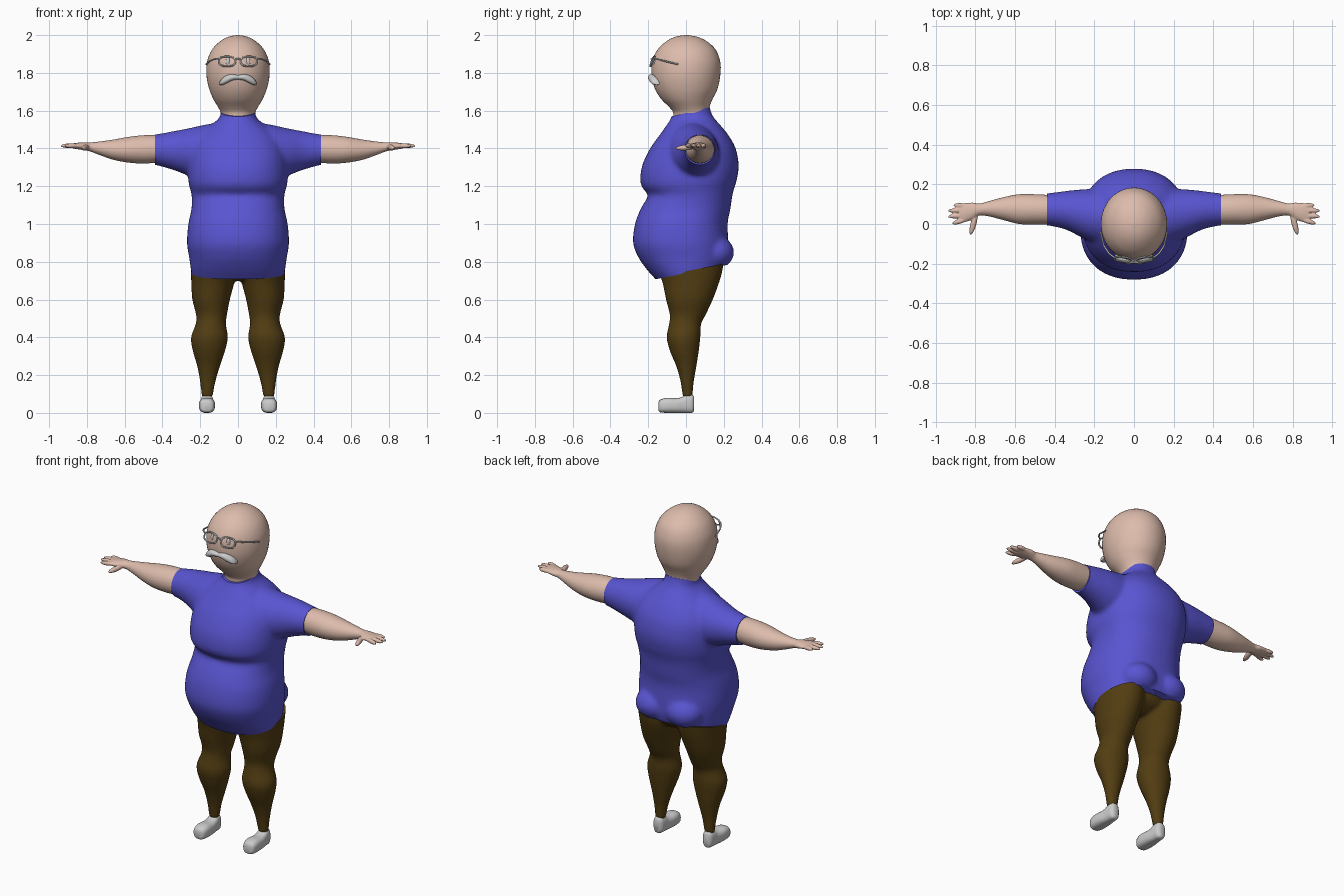
import bpy, bmesh, math
from mathutils import Vector, Matrix

if "Cube" in bpy.data.objects:
    bpy.data.objects.remove(bpy.data.objects["Cube"])


def material(name, rgb):
    m = bpy.data.materials.new(name)
    m.diffuse_color = (*rgb, 1)
    m.use_nodes = True
    m.node_tree.nodes["Principled BSDF"].inputs["Base Color"].default_value = m.diffuse_color
    return m


SKIN = material("skin", (0.72, 0.50, 0.41))
BLUE = material("blue_cloth", (0.10, 0.09, 0.64))
BROWN = material("brown_cloth", (0.085, 0.047, 0.006))


def loft(bm, axis, sections, n=40, p=2.0, steps=4):
    """Smooth loft; a section is (position, a0, a1, b0, b1) across the other two axes."""
    s = [Vector(q) for q in sections]
    s = [s[0]] + s + [s[-1]]
    rows = []
    for i in range(1, len(s) - 2):
        a, b, c, d = s[i - 1:i + 3]
        for k in range(steps):
            t = k / steps
            rows.append(0.5 * (2 * b + (c - a) * t + (2 * a - 5 * b + 4 * c - d) * t * t
                               + (3 * b - a - 3 * c + d) * t ** 3))
    rows.append(s[-1])
    rings = []
    for r in rows:
        ring = []
        for k in range(n):
            ang = 2 * math.pi * k / n
            ca, sa = math.cos(ang), math.sin(ang)
            u = math.copysign(abs(ca) ** (2 / p), ca)
            v = math.copysign(abs(sa) ** (2 / p), sa)
            co = [(r[1] + r[2]) / 2 + u * (r[2] - r[1]) / 2,
                  (r[3] + r[4]) / 2 + v * (r[4] - r[3]) / 2]
            co.insert("xyz".index(axis), r[0])
            ring.append(bm.verts.new(co))
        rings.append(ring)
    for a, b in zip(rings, rings[1:]):
        for k in range(n):
            bm.faces.new((a[k], a[(k + 1) % n], b[(k + 1) % n], b[k]))
    bm.faces.new(rings[0])
    bm.faces.new(rings[-1])


def centred(sections):
    return [(z, -w, w, f, b) for z, w, f, b in sections]


def ball(bm, centre, radii, rot=Matrix()):
    m = Matrix.Translation(centre) @ rot @ Matrix.Diagonal((*radii, 1))
    bmesh.ops.create_uvsphere(bm, u_segments=24, v_segments=16, radius=1, matrix=m)


def finger(bm, a, b, r):
    a, b = Vector(a), Vector(b)
    rot = (b - a).to_track_quat('Z', 'Y').to_matrix().to_4x4()
    ball(bm, (a + b) / 2, (r, r, (b - a).length / 2), rot)


def mirror(bm):
    d = bmesh.ops.duplicate(bm, geom=bm.verts[:] + bm.edges[:] + bm.faces[:])["geom"]
    for v in d:
        if isinstance(v, bmesh.types.BMVert):
            v.co.x *= -1


def make(name, bm, mat=None, voxel=0, smooth=4, cuts=()):
    bmesh.ops.recalc_face_normals(bm, faces=bm.faces[:])
    me = bpy.data.meshes.new(name)
    bm.to_mesh(me)
    bm.free()
    ob = bpy.data.objects.new(name, me)
    bpy.context.collection.objects.link(ob)
    if voxel:
        # fuse the overlapping volumes into one skin, then trim
        r = ob.modifiers.new("fuse", 'REMESH')
        r.mode, r.voxel_size = 'VOXEL', voxel
        sm = ob.modifiers.new("soften", 'SMOOTH')
        sm.factor, sm.iterations = 0.5, smooth
        dg = bpy.context.evaluated_depsgraph_get()
        me = bpy.data.meshes.new_from_object(ob.evaluated_get(dg))
        ob.modifiers.clear()
        ob.data = me
        bm = bmesh.new()
        bm.from_mesh(me)
        for co, no in cuts:
            bmesh.ops.bisect_plane(bm, geom=bm.verts[:] + bm.edges[:] + bm.faces[:],
                                   plane_co=co, plane_no=no, clear_outer=True)
            bmesh.ops.holes_fill(bm, edges=[e for e in bm.edges if e.is_boundary], sides=0)
        bm.to_mesh(me)
        bm.free()
    me.materials.clear()
    if mat:
        me.materials.append(mat)
    me.polygons.foreach_set("use_smooth", [True] * len(me.polygons))
    me.set_sharp_from_angle(angle=math.radians(50))
    return ob


# shirt: sleeves and seat mirrored, torso, trimmed at hem, collar and cuffs
bm = bmesh.new()
loft(bm, "x", [(.08, -.10, .17, 1.24, 1.54), (.18, -.10, .175, 1.23, 1.525),
               (.26, -.07, .175, 1.255, 1.507), (.34, -.03, .167, 1.285, 1.492),
               (.42, -.01, .157, 1.308, 1.477), (.48, -.006, .15, 1.318, 1.468)])
ball(bm, (.1, .15, .85), (.11, .105, .09))
mirror(bm)
loft(bm, "z", centred([
    (.62, .20, -.10, .14), (.70, .235, -.155, .175), (.75, .248, -.20, .20),
    (.82, .258, -.25, .225), (.90, .27, -.28, .225), (1.0, .263, -.27, .22),
    (1.08, .246, -.24, .235), (1.15, .245, -.202, .245), (1.19, .255, -.23, .255),
    (1.23, .263, -.242, .268), (1.31, .263, -.232, .279), (1.40, .25, -.19, .263),
    (1.47, .21, -.14, .225), (1.52, .15, -.105, .185), (1.56, .10, -.08, .15),
    (1.60, .09, -.072, .13), (1.66, .09, -.065, .12)]), n=64, p=2.25)
make("shirt", bm, BLUE, 0.012, 8, [
    ((0, 0, .74), (0, .2, -1)), ((0, 0, 1.588), (0, -.24, 1)),
    ((.44, 0, 0), (1, 0, 0)), ((-.44, 0, 0), (-1, 0, 0))])

# trousers: two legs and a pelvis
bm = bmesh.new()
loft(bm, "z", [(.82, .02, .25, -.15, .205), (.74, .012, .249, -.14, .19),
               (.68, .022, .247, -.122, .172), (.60, .043, .242, -.106, .142),
               (.52, .058, .222, -.086, .105), (.47, .064, .224, -.09, .08),
               (.40, .053, .249, -.102, .076), (.33, .068, .24, -.086, .068),
               (.25, .094, .217, -.053, .056), (.17, .118, .202, -.03, .042),
               (.08, .135, .192, -.017, .034)])
mirror(bm)
loft(bm, "z", centred([(.70, .05, -.06, .09), (.74, .17, -.12, .16), (.82, .22, -.15, .19)]))
make("trousers", bm, BROWN, 0.011, 4, [((0, 0, .75), (0, -.2, 1))])

# arms and hands
bm = bmesh.new()
loft(bm, "x", [(.42, -.003, .146, 1.325, 1.471), (.50, -.003, .15, 1.32, 1.47),
               (.58, .0, .15, 1.325, 1.461), (.66, .02, .135, 1.34, 1.447),
               (.73, .038, .116, 1.364, 1.437), (.78, .043, .103, 1.383, 1.432),
               (.81, .026, .108, 1.39, 1.432), (.85, .01, .106, 1.396, 1.43),
               (.88, .012, .10, 1.402, 1.426)])
for a, b in (((.84, .092), (.912, .095)), ((.84, .07), (.94, .067)),
             ((.84, .045), (.94, .037)), ((.84, .025), (.918, .002))):
    finger(bm, (*a, 1.414), (*b, 1.414), .0125)
finger(bm, (.795, .055, 1.41), (.825, -.055, 1.4), .015)
mirror(bm)
make("arms", bm, SKIN, 0.005, 2)

# head and neck
bm = bmesh.new()
loft(bm, "z", centred([
    (1.55, .088, -.068, .13), (1.59, .092, -.068, .125), (1.62, .106, -.09, .125),
    (1.66, .13, -.13, .14), (1.71, .151, -.162, .165), (1.77, .165, -.18, .179),
    (1.83, .167, -.183, .184), (1.88, .158, -.174, .176), (1.93, .133, -.145, .152),
    (1.97, .091, -.10, .106), (1.992, .048, -.053, .056), (2.0, .006, -.006, .006)]), n=48)
make("head", bm, SKIN)

# shoes
bm = bmesh.new()
loft(bm, "y", [(-.146, .147, .183, .012, .055), (-.136, .13, .2, .003, .07),
               (-.10, .122, .207, 0, .08), (-.05, .124, .205, 0, .078),
               (-.02, .128, .20, 0, .085), (.0, .13, .198, 0, .097),
               (.03, .134, .194, 0, .098), (.043, .147, .183, .01, .085)], n=28, p=2.7)
mirror(bm)
make("shoes", bm)

# moustache
bm = bmesh.new()
loft(bm, "x", [(0, -.198, -.165, 1.765, 1.787), (.03, -.202, -.16, 1.76, 1.793),
               (.06, -.195, -.15, 1.745, 1.787), (.085, -.183, -.14, 1.735, 1.77),
               (.097, -.17, -.14, 1.737, 1.75)], n=20)
mirror(bm)
make("moustache", bm)

# eyes
bm = bmesh.new()
ball(bm, (.053, -.166, 1.86), (.011, .009, .024))
mirror(bm)
make("eyes", bm)

# glasses: two rims, temples and a bridge
cu = bpy.data.curves.new("glasses", 'CURVE')
cu.dimensions, cu.bevel_depth, cu.bevel_resolution = '3D', 0.0045, 2


def wire(points, cyclic=False):
    sp = cu.splines.new('POLY')
    sp.points.add(len(points) - 1)
    for q, co in zip(sp.points, points):
        q.co = (*co, 1)
    sp.use_cyclic_u = cyclic


for s in (1, -1):
    rim = []
    for k in range(28):
        c, d = math.cos(k * math.pi / 14), math.sin(k * math.pi / 14)
        x = .058 + .044 * math.copysign(abs(c) ** .8, c)
        z = .026 * math.copysign(abs(d) ** .8, d)
        rim.append((s * x, -.178 + .4 * z + .1 * (x - .058), 1.861 + z))
    wire(rim, True)
    wire([(s * .10, -.168, 1.876), (s * .125, -.15, 1.873),
          (s * .152, -.11, 1.862), (s * .168, -.04, 1.845)])
wire([(-.016, -.178, 1.868), (-.006, -.184, 1.874), (.006, -.184, 1.874), (.016, -.178, 1.868)])
bpy.context.collection.objects.link(bpy.data.objects.new("glasses", cu))
